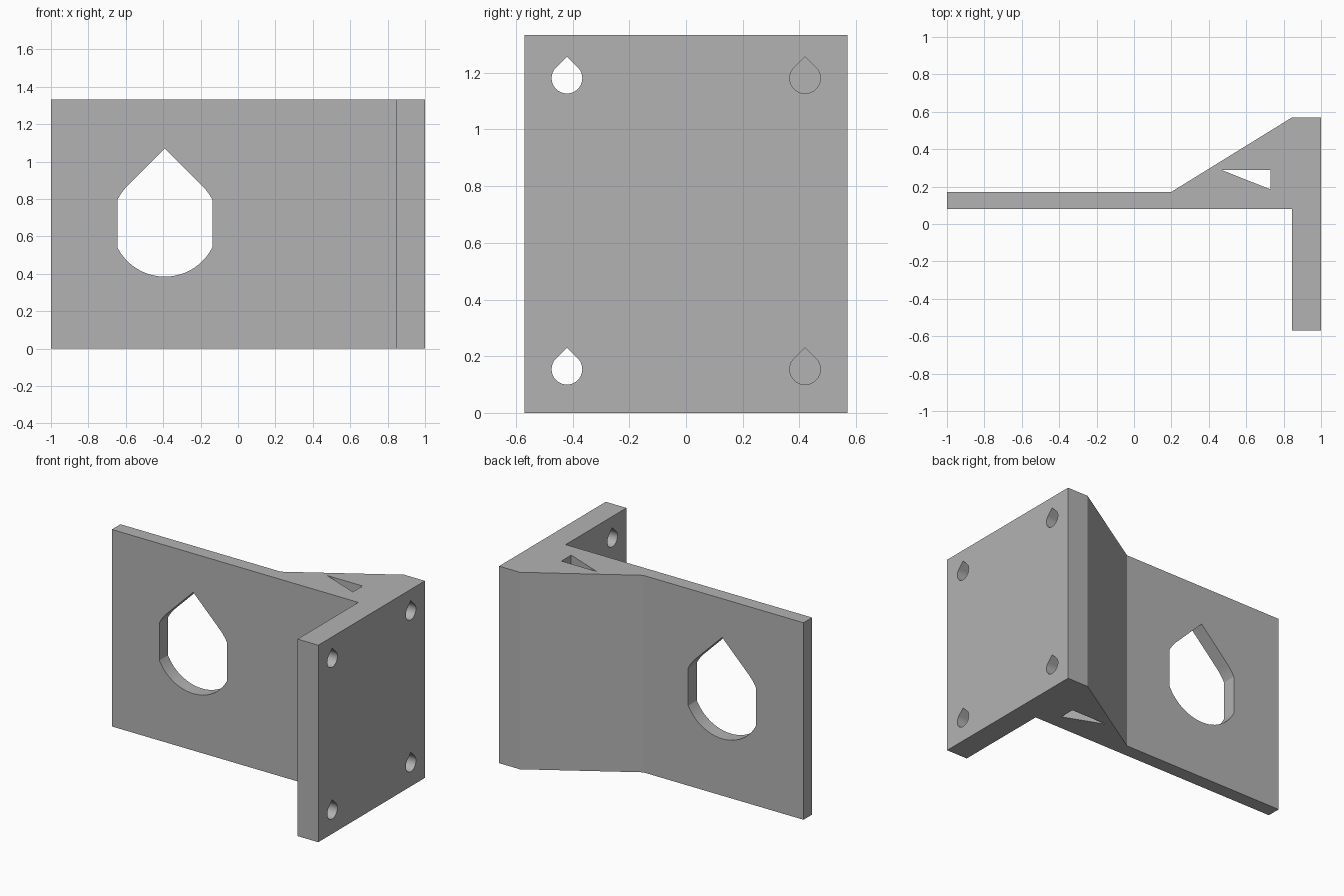
import bpy, bmesh, math
from mathutils import Vector

cube = bpy.data.objects.get("Cube")
if cube:
    bpy.data.objects.remove(cube, do_unlink=True)

HEIGHT = 1.333
FLANGE_X = 0.845

grey = bpy.data.materials.new("plain_grey")
grey.use_nodes = True
colour = (0.45, 0.45, 0.45, 1)
grey.diffuse_color = colour
grey.node_tree.nodes["Principled BSDF"].inputs["Base Color"].default_value = colour


def prism(name, points, depth):
    """Extrude a closed 3D outline along a depth vector."""
    bm = bmesh.new()
    face = bm.faces.new([bm.verts.new(p) for p in points])
    ext = bmesh.ops.extrude_face_region(bm, geom=[face])
    moved = [v for v in ext["geom"] if isinstance(v, bmesh.types.BMVert)]
    bmesh.ops.translate(bm, verts=moved, vec=Vector(depth))
    bmesh.ops.recalc_face_normals(bm, faces=bm.faces)
    mesh = bpy.data.meshes.new(name)
    bm.to_mesh(mesh)
    bm.free()
    mesh.materials.append(grey)
    obj = bpy.data.objects.new(name, mesh)
    bpy.context.collection.objects.link(obj)
    return obj


def teardrop(radius, half_width=None, steps=48):
    """Circle with a 45 degree pointed top, optionally trimmed at the sides."""
    half_width = half_width or radius
    trim = math.acos(half_width / radius)
    angles = [math.radians(135 + 270 * i / steps) for i in range(steps + 1)]
    # Skip the arc outside the trimmed sides, keeping its exact end points
    angles = [a for a in angles if abs(math.cos(a)) * radius < half_width - 1e-4]
    if trim > 0:
        angles += [math.pi - trim, math.pi + trim, math.tau - trim, math.tau + trim]
    else:
        angles += [math.pi, math.tau]
    points = [(radius * math.cos(a), radius * math.sin(a)) for a in sorted(angles)]
    return points + [(0, radius * math.sqrt(2))]


# Bracket body: plate, gusset and mounting flange in one plan outline
plan = [(-1, 0.08), (FLANGE_X, 0.08), (FLANGE_X, -0.57), (1, -0.57),
        (1, 0.57), (FLANGE_X, 0.57), (0.2, 0.172), (-1, 0.172)]
bracket = prism("bracket", [(x, y, 0) for x, y in plan], (0, 0, HEIGHT))

# Triangular relief slot through the gusset
slot = [(0.465, 0.29), (0.73, 0.29), (0.73, 0.185)]
cutters = [prism("slot_cutter", [(x, y, -0.1) for x, y in slot], (0, 0, HEIGHT + 0.2))]

# Large trimmed opening in the plate
opening = teardrop(0.284, 0.254)
cutters.append(prism("opening_cutter",
                     [(x - 0.391, -0.1, z + 0.669) for x, z in opening], (0, 0.5, 0)))

# Screw holes: open on the free side, ending at the gusset on the other
for y, start in ((-0.42, 0.8), (0.42, FLANGE_X)):
    for z in (0.154, 1.181):
        outline = [(start, y + u, z + v) for u, v in teardrop(0.054)]
        cutters.append(prism("screw_hole_cutter", outline, (1.1 - start, 0, 0)))

# Cut the holes and discard the cutters
bpy.context.view_layer.objects.active = bracket
for cutter in cutters:
    cutter.hide_render = True
    mod = bracket.modifiers.new("cut", "BOOLEAN")
    mod.operation = "DIFFERENCE"
    mod.solver = "EXACT"
    mod.object = cutter
    bpy.ops.object.modifier_apply(modifier=mod.name)
    bpy.data.objects.remove(cutter, do_unlink=True)

bpy.ops.object.select_all(action="DESELECT")
bracket.select_set(True)
bpy.ops.object.shade_smooth_by_angle(angle=math.radians(25))
